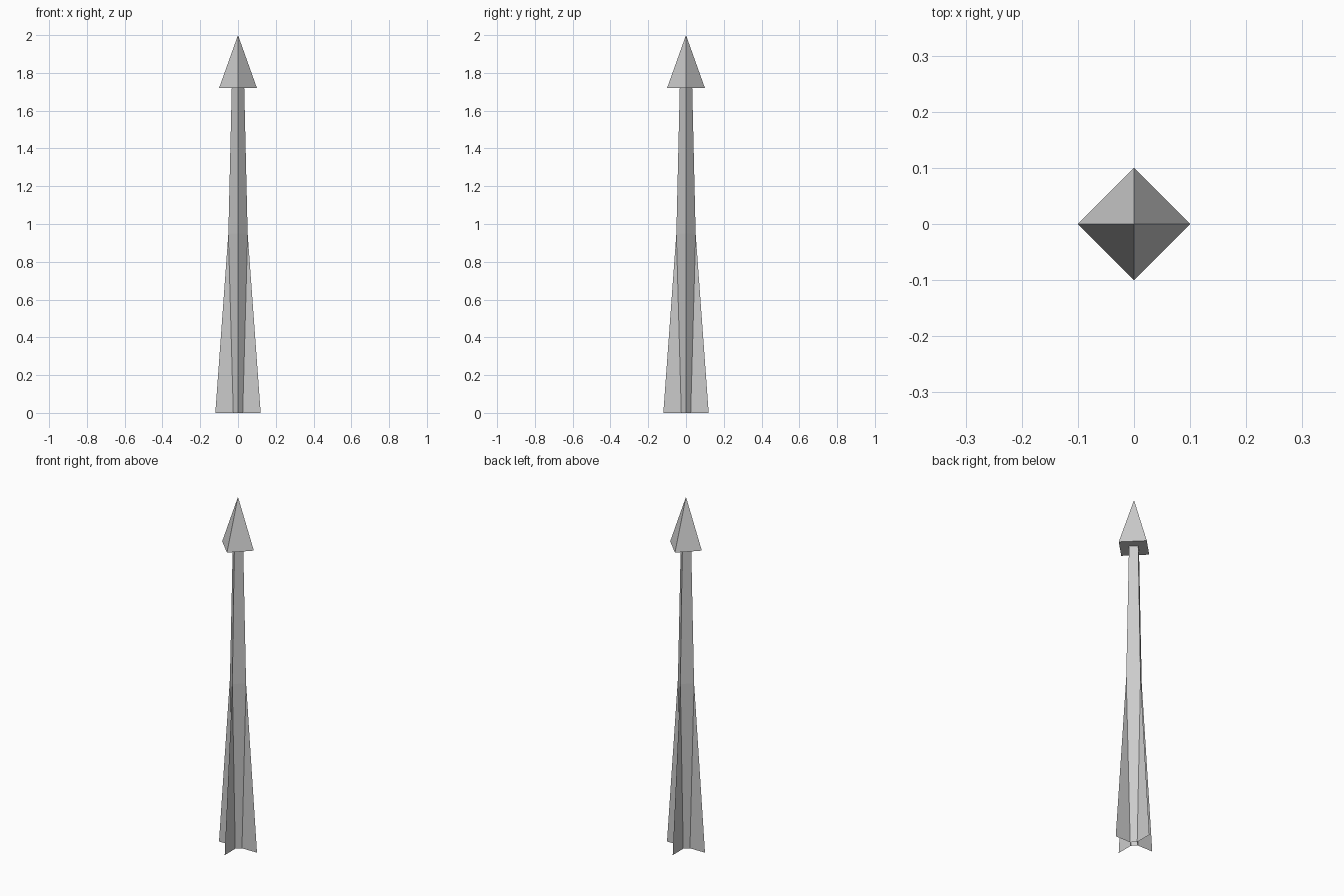
import bpy
from math import cos, sin, pi

if "Cube" in bpy.data.objects:
    bpy.data.objects.remove(bpy.data.objects["Cube"])


def make(name, verts, faces):
    mesh = bpy.data.meshes.new(name)
    mesh.from_pydata(verts, [], faces)
    mesh.update()
    obj = bpy.data.objects.new(name, mesh)
    bpy.context.collection.objects.link(obj)
    return obj


def point(i, r, z):
    a = i * pi / 2
    return (r * cos(a), r * sin(a), z)


# Four-sided shaft, widest near the middle, open ends
profile = [(0.025, 0), (0.051, 0.95), (0.033, 1.72)]
verts = [point(i, r, z) for r, z in profile for i in range(4)]
faces = [(4 * k + i, 4 * k + (i + 1) % 4, 4 * k + 4 + (i + 1) % 4, 4 * k + 4 + i)
         for k in range(len(profile) - 1) for i in range(4)]
make("shaft", verts, faces)

# Pyramid head with a closed underside
bpy.ops.mesh.primitive_cone_add(vertices=4, radius1=0.1, radius2=0, depth=0.28,
                                location=(0, 0, 1.86))
bpy.context.object.name = "head"

# Four thin tapering fins along the shaft's corners
for i in range(4):
    make(f"fin_{i + 1}",
         [point(i, 0.025, 0), point(i, 0.12, 0), point(i, 0.051, 0.95)],
         [(0, 1, 2)])
